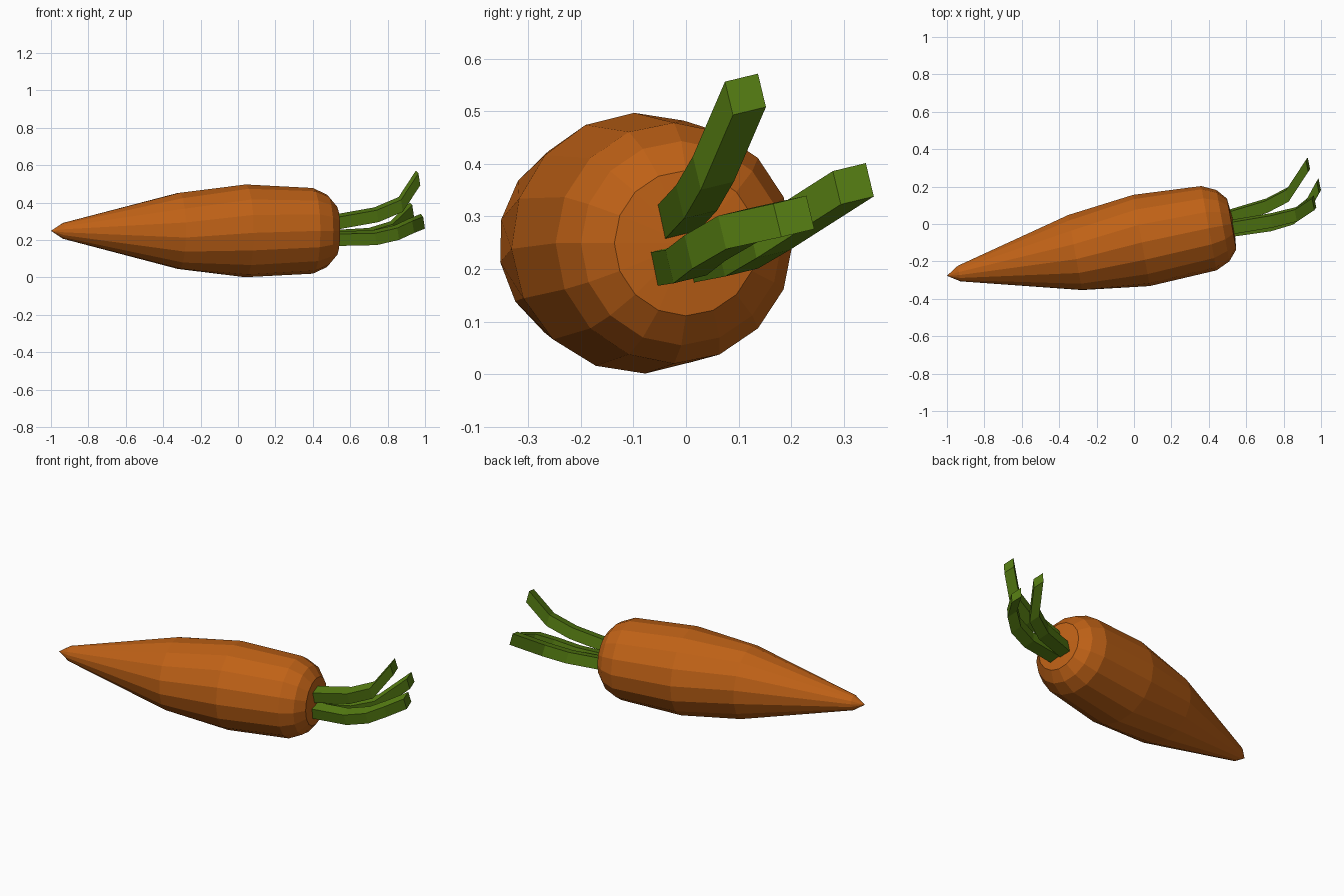
import bpy
from math import sin, cos, radians, tau
from mathutils import Vector

if "Cube" in bpy.data.objects:
    bpy.data.objects.remove(bpy.data.objects["Cube"])


def material(name, rgb):
    m = bpy.data.materials.new(name)
    m.diffuse_color = (*rgb, 1)
    m.use_nodes = True
    m.node_tree.nodes["Principled BSDF"].inputs["Base Color"].default_value = m.diffuse_color
    return m


def loft(name, rings, mat, start=None, end=None):
    """Skin matching rings of points; close ends with a cap or an apex point."""
    n = len(rings[0])
    verts = [p for ring in rings for p in ring]
    faces = []
    for r in range(len(rings) - 1):
        for i in range(n):
            a, b, j = r * n, (r + 1) * n, (i + 1) % n
            faces.append((a + i, a + j, b + j, b + i))
    last = (len(rings) - 1) * n
    if start is None:
        faces.append(tuple(reversed(range(n))))
    else:
        verts.append(start)
        k = len(verts) - 1
        faces += [(k, (i + 1) % n, i) for i in range(n)]
    if end is None:
        faces.append(tuple(range(last, last + n)))
    else:
        verts.append(end)
        k = len(verts) - 1
        faces += [(k, last + i, last + (i + 1) % n) for i in range(n)]
    mesh = bpy.data.meshes.new(name)
    mesh.from_pydata([tuple(v) for v in verts], [], faces)
    mesh.materials.append(mat)
    mesh.update()
    obj = bpy.data.objects.new(name, mesh)
    bpy.context.collection.objects.link(obj)
    return obj


orange = material("orange", (0.52, 0.12, 0.008))
green = material("green", (0.09, 0.2, 0.006))

# Root: 16-sided rings along an axis turned about 10 degrees
TILT = radians(10.3)
SIDE = Vector((-sin(TILT), cos(TILT), 0))
UP = Vector((0, 0, 1))


def axis_point(x):
    return Vector((x, -0.088 + (x - 0.04) * math_slope, 0.249))


math_slope = sin(TILT) / cos(TILT)
# (x on the axis, radius, twist in degrees)
profile = [(-0.935, 0.043, 11), (-0.315, 0.207, 10), (0.04, 0.248, 2.5),
           (0.40, 0.229, 0), (0.475, 0.194, 0), (0.522, 0.138, 0)]
rings = []
for x, r, twist in profile:
    c = axis_point(x)
    angles = [radians(twist) + tau * i / 16 for i in range(16)]
    rings.append([c + SIDE * r * cos(a) + UP * r * sin(a) for a in angles])
loft("carrot_root", rings, orange, start=axis_point(-1.0), end=axis_point(0.535))

# Stems: a square section carried along bent paths without turning
U = Vector((-0.2, 0.95, 0.23)) * 0.033
V = Vector((-0.15, -0.23, 0.96)) * 0.033
paths = {
    "upper_stem": [(0.50, -0.02, 0.292), (0.74, 0.02, 0.335),
                   (0.87, 0.052, 0.39), (0.963, 0.113, 0.532)],
    "back_stem": [(0.50, 0.035, 0.213), (0.71, 0.098, 0.225),
                  (0.825, 0.158, 0.26), (0.93, 0.318, 0.362)],
    "front_stem": [(0.50, -0.033, 0.207), (0.73, 0.0, 0.212),
                   (0.85, 0.036, 0.24), (0.93, 0.1, 0.277), (0.988, 0.205, 0.3)],
}
for name, path in paths.items():
    sections = [[Vector(p) + U * a + V * b
                 for a, b in ((-1, -1), (1, -1), (1, 1), (-1, 1))] for p in path]
    loft(name, sections, green)
